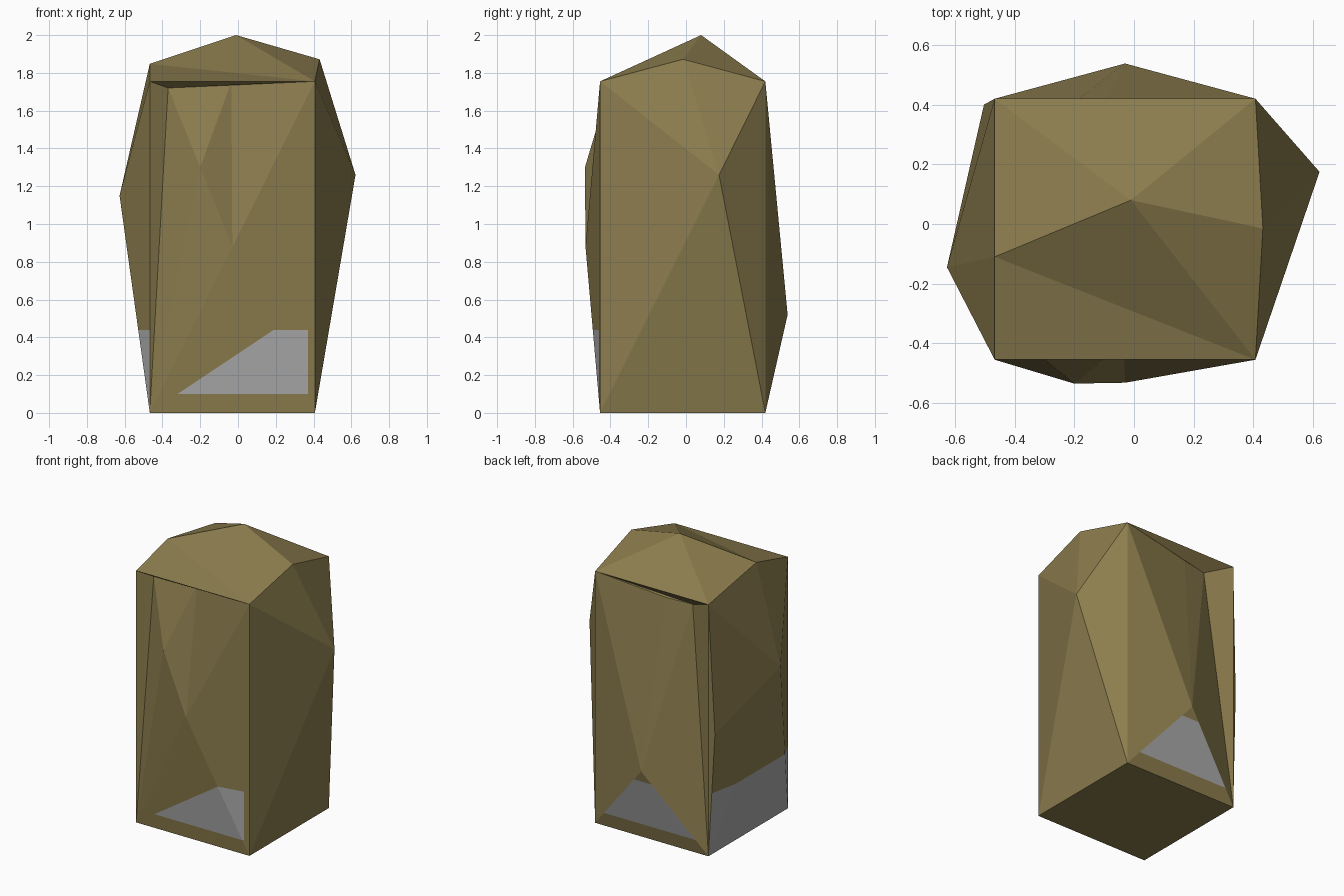
import bpy, bmesh
from mathutils import Vector

if "Cube" in bpy.data.objects:
    bpy.data.objects.remove(bpy.data.objects["Cube"])


def material(name, rgb):
    m = bpy.data.materials.new(name)
    m.diffuse_color = (*rgb, 1)
    m.use_nodes = True
    m.node_tree.nodes["Principled BSDF"].inputs["Base Color"].default_value = m.diffuse_color
    return m


brown = material("brown_stone", (0.262, 0.205, 0.076))
grey = material("grey_stone", (0.40, 0.40, 0.40))

bm = bmesh.new()
P = {}

# Box corners: f/b = front/back, l/r = left/right, 0/1 = bottom/top
for a, y in (("f", -0.455), ("b", 0.42)):
    for c, x in (("l", -0.467), ("r", 0.407)):
        for n, z in (("0", 0.0), ("1", 1.755)):
            P[a + c + n] = bm.verts.new((x, y, z))

# Bulges, chips and roof points
for name, co in {
    "apex": (-0.01, 0.08, 2.0),
    "roof_l": (-0.467, -0.11, 1.848),
    "roof_r": (0.432, -0.015, 1.872),
    "left": (-0.627, -0.145, 1.15),
    "left_chip": (-0.503, 0.40, 0.85),
    "right": (0.622, 0.175, 1.26),
    "front_hi": (-0.20, -0.535, 1.30),
    "front_lo": (-0.03, -0.532, 0.88),
    "front_in_r": (-0.035, -0.40, 1.753),
    "front_in_l": (-0.37, -0.40, 1.72),
    "back": (-0.03, 0.538, 0.52),
    "back_in_r": (-0.11, 0.37, 1.69),
    "back_in_l": (-0.29, 0.34, 1.68),
}.items():
    P[name] = bm.verts.new(co)


def face(names):
    bm.faces.new([P[n] for n in names.split()])


def fan(centre, ring, closed=True):
    ring = ring.split()
    for i in range(len(ring) - (0 if closed else 1)):
        face(f"{centre} {ring[i]} {ring[(i + 1) % len(ring)]}")


# Base and roof
face("fl0 bl0 br0 fr0")
fan("apex", "roof_l fr1 roof_r br1 bl1")
face("fl1 fr1 roof_l")

# Right and left walls
fan("right", "fr0 br0 br1 roof_r fr1")
fan("left", "fl0 fl1 roof_l bl1 left_chip bl0")
face("bl0 left_chip bl1")

# Front wall with the recess under the roof edge
fan("front_lo", "fl0 fr0 fr1 front_in_r front_hi")
fan("front_hi", "front_in_r front_in_l fl0", closed=False)
face("fl0 front_in_l fl1")
fan("fr1", "fl1 front_in_l front_in_r", closed=False)

# Back wall with the recess under the roof edge
fan("back", "br0 bl0 back_in_l back_in_r br1")
face("bl0 back_in_l bl1")
fan("br1", "bl1 back_in_l back_in_r", closed=False)
bmesh.ops.recalc_face_normals(bm, faces=bm.faces[:])


# Cut the grey band outlines into the lower walls
def cut(co, no):
    bmesh.ops.bisect_plane(bm, geom=bm.verts[:] + bm.edges[:] + bm.faces[:],
                           plane_co=co, plane_no=no)


cut((0, 0, 0.44), (0, 0, 1))
cut((0, 0, 0.10), (0, 0, 1))
cut((0.37, 0, 0), (1, 0, 0))
cut((-0.47, -0.455, 0), (0.32, 0, -0.48))   # slanting edge of the front patch

# Grey by height and direction
for f in bm.faces:
    c, n = f.calc_center_median(), f.normal
    f.smooth = False
    if c.z > 0.44 or abs(n.z) > 0.9:
        continue
    is_left = n.x < -0.6
    slant = (c.x + 0.47) * 0.32 - c.z * 0.48 > 0
    is_front = n.y < -0.7 and 0.10 < c.z and c.x < 0.37 and (slant or c.x > 0.2)
    is_back = n.y > 0.7 and n.z < -0.1 and c.z > 0.10
    f.material_index = 1 if is_left or is_front or is_back else 0

me = bpy.data.meshes.new("rock_pillar")
bm.to_mesh(me)
bm.free()
me.materials.append(brown)
me.materials.append(grey)
ob = bpy.data.objects.new("rock_pillar", me)
bpy.context.collection.objects.link(ob)
